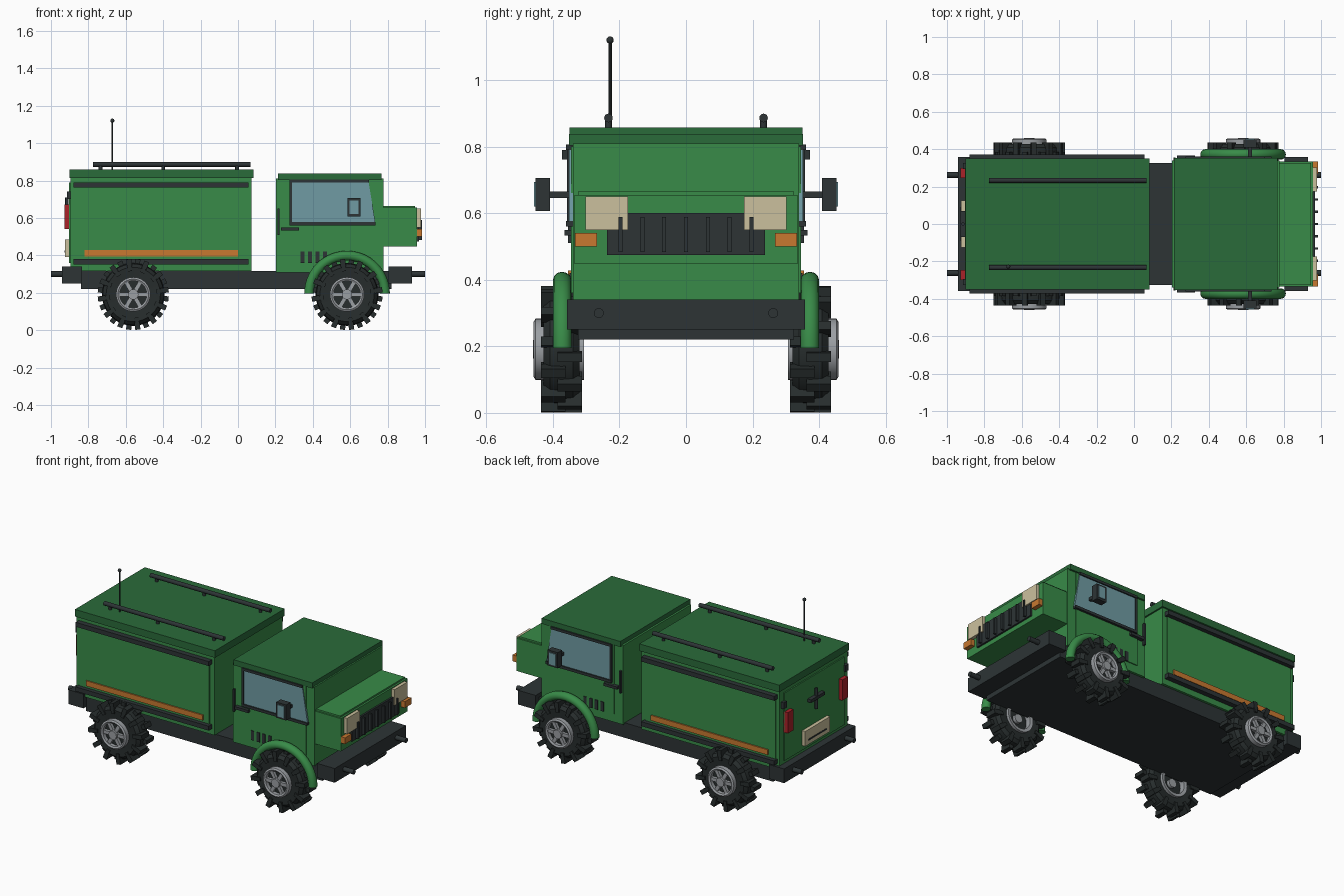
import bpy, bmesh, math
from mathutils import Matrix, Vector

cube = bpy.data.objects.get("Cube")
if cube:
    bpy.data.objects.remove(cube, do_unlink=True)


def material(name, r, g, b):
    m = bpy.data.materials.new(name)
    m.use_nodes = True
    m.diffuse_color = (r, g, b, 1)
    m.node_tree.nodes["Principled BSDF"].inputs["Base Color"].default_value = (r, g, b, 1)
    return m


green = material("body green", .04, .26, .065)
dark_green = material("roof green", .023, .145, .042)
black = material("trim black", .026, .034, .036)
rubber = material("tyre rubber", .02, .026, .026)
silver = material("rim silver", .33, .35, .37)
glass = material("window glass", .16, .33, .37)
cream = material("lamp cream", .6, .53, .34)
orange = material("marker orange", .58, .19, .03)
red = material("tail red", .4, .016, .022)


def finish(name, bm, mat):
    bmesh.ops.recalc_face_normals(bm, faces=bm.faces)
    me = bpy.data.meshes.new(name)
    bm.to_mesh(me)
    bm.free()
    me.materials.append(mat)
    me.shade_smooth()
    me.set_sharp_from_angle(angle=math.radians(35))
    ob = bpy.data.objects.new(name, me)
    bpy.context.collection.objects.link(ob)
    return ob


def add_block(bm, x, y, z, turn=Matrix()):
    size = Matrix.Diagonal((x[1] - x[0], y[1] - y[0], z[1] - z[0], 1))
    mid = Matrix.Translation((sum(x) / 2, sum(y) / 2, sum(z) / 2))
    bmesh.ops.create_cube(bm, size=1, matrix=turn @ mid @ size)


def block(name, x, y, z, mat):
    bm = bmesh.new()
    add_block(bm, x, y, z)
    return finish(name, bm, mat)


def pair(name, x, y, z, mat):
    # Same block on the left and right sides
    block("left_" + name, x, y, z, mat)
    block("right_" + name, x, (-y[1], -y[0]), z, mat)


def rod(name, a, b, r, mat, sides=16):
    a, b = Vector(a), Vector(b)
    bm = bmesh.new()
    turn = (b - a).to_track_quat('Z', 'Y').to_matrix().to_4x4()
    bmesh.ops.create_cone(bm, cap_ends=True, segments=sides, radius1=r, radius2=r,
                          depth=(b - a).length, matrix=Matrix.Translation((a + b) / 2) @ turn)
    return finish(name, bm, mat)


def lathe(name, profile, mat, axis=(0, 1, 0), angle=2 * math.pi, steps=40):
    # Closed (radius, y) profile turned about the wheel axle
    bm = bmesh.new()
    f = bm.faces.new([bm.verts.new((r, y, 0)) for r, y in profile])
    full = angle > 6
    geom = list(f.verts) + list(f.edges) + ([] if full else [f])
    if full:
        bm.faces.remove(f)
        geom = list(bm.verts) + list(bm.edges)
    bmesh.ops.spin(bm, geom=geom, cent=(0, 0, 0), axis=axis, angle=-angle, steps=steps)
    bmesh.ops.remove_doubles(bm, verts=bm.verts, dist=1e-4)
    return finish(name, bm, mat)


# Chassis, bumpers and tow pins
block("chassis", (-.84, .82), (-.325, .325), (.22, .315), black)
block("front_bumper", (.805, .93), (-.358, .358), (.25, .34), black)
block("rear_bumper", (-.94, -.835), (-.358, .358), (.25, .34), black)
for side, s in (("left", 1), ("right", -1)):
    rod(side + "_front_tow_pin", (.92, s * .262, .3), (1, s * .262, .3), .015, black)
    rod(side + "_rear_tow_pin", (-1, s * .262, .3), (-.93, s * .262, .3), .015, black)

# Cargo box with roof, side panels, rails and marker strips
block("cargo_box", (-.895, .073), (-.34, .34), (.315, .82), green)
block("cargo_roof", (-.9, .083), (-.35, .35), (.813, .858), dark_green)
pair("cargo_panel", (-.87, .04), (.335, .346), (.36, .78), green)
pair("upper_rail", (-.88, .055), (.34, .372), (.762, .79), black)
pair("lower_rail", (-.88, .055), (.34, .372), (.352, .38), black)
pair("marker_strip", (-.82, 0), (.34, .354), (.395, .428), orange)

# Roof rails and antenna
for side, s in (("left", 1), ("right", -1)):
    y = s * .233
    rod(side + "_roof_rail", (-.775, y, .886), (.067, y, .886), .013, black)
    for i, x in enumerate((-.735, -.4, -.005)):
        rod(f"{side}_rail_post_{i}", (x, y, .85), (x, y, .885), .01, black)
rod("antenna", (-.672, -.228, .85), (-.672, -.228, 1.12), .005, black, 10)
bm = bmesh.new()
bmesh.ops.create_uvsphere(bm, u_segments=12, v_segments=8, radius=.011,
                          matrix=Matrix.Translation((-.672, -.228, 1.12)))
finish("antenna_tip", bm, black)

# Rear door, latch, tail lamps and plate
block("rear_door", (-.903, -.89), (-.3, .3), (.36, .79), green)
rod("latch_bar", (-.915, 0, .58), (-.915, 0, .71), .009, black)
block("latch_handle", (-.928, -.9), (-.07, .07), (.645, .665), black)
pair("tail_lamp", (-.927, -.89), (.245, .3), (.54, .672), red)
pair("door_hinge", (-.915, -.89), (.295, .325), (.7, .74), black)
block("number_plate", (-.925, -.9), (-.125, .125), (.39, .485), cream)
block("plate_strip", (-.927, -.92), (-.09, .09), (.415, .425), black)

# Cab, roof and hood
block("cab", (.203, .777), (-.34, .34), (.308, .81), green)
block("cab_roof", (.215, .768), (-.352, .352), (.803, .838), dark_green)
block("hood", (.77, .957), (-.335, .335), (.447, .655), green)
block("hood_lid", (.77, .945), (-.325, .325), (.65, .665), green)
pair("door_panel", (.265, .72), (.335, .346), (.36, .8), green)

# Side windows with frames
for side, s in (("left", 1), ("right", -1)):
    bm = bmesh.new()
    outline = ((.285, .57), (.735, .57), (.697, .8), (.285, .8))
    f = bm.faces.new([bm.verts.new((x, s * .34, z)) for x, z in outline])
    ext = bmesh.ops.extrude_face_region(bm, geom=[f])
    moved = [v for v in ext["geom"] if isinstance(v, bmesh.types.BMVert)]
    bmesh.ops.translate(bm, verts=moved, vec=(0, s * .012, 0))
    finish(side + "_window", bm, glass)
pair("window_top_frame", (.275, .7), (.34, .36), (.79, .806), black)
pair("window_bottom_frame", (.275, .735), (.34, .36), (.56, .577), black)
pair("window_rear_frame", (.275, .288), (.34, .357), (.56, .806), black)

# Door handles, rear cab strips, vents and mirrors
pair("door_handle", (.23, .325), (.34, .365), (.533, .55), black)
pair("cab_strip", (.21, .222), (.34, .355), (.51, .65), black)
for i in range(4):
    x = .335 + i * .04
    pair(f"vent_{i}", (x, x + .021), (.34, .35), (.36, .42), black)
pair("mirror_arm", (.61, .63), (.34, .42), (.646, .665), black)
pair("mirror", (.585, .655), (.408, .452), (.607, .706), black)
pair("mirror_glass", (.597, .643), (.45, .457), (.62, .694), glass)

# Grille, lamps and indicators
block("grille", (.95, .968), (-.237, .237), (.475, .6), black)
for i in range(7):
    y = (i - 3) * .0655
    block(f"grille_slat_{i}", (.96, .985), (y - .006, y + .006), (.483, .588), black)
pair("headlamp", (.95, .978), (.175, .302), (.55, .65), cream)
pair("indicator", (.95, .985), (.268, .333), (.5, .54), orange)

# Front fenders: half rings over the wheels
fender_profile = [(.203 + .026 * math.cos(a * math.pi / 6), .372 + .028 * math.sin(a * math.pi / 6))
                  for a in range(12)]
for side, s in (("left", 1), ("right", -1)):
    ob = lathe(side + "_fender", [(r, s * y) for r, y in fender_profile], green,
               angle=math.pi, steps=28)
    ob.location = (.583, 0, .195)

# Wheel parts, modelled about the axle with +y outward
tyre = lathe("tyre", [(.085, -.05), (.145, -.054), (.163, -.035), (.168, 0),
                      (.163, .035), (.145, .054), (.085, .05)], rubber)
rim = lathe("rim", [(.072, -.065), (.092, -.068), (.092, .078), (.082, .084), (.072, .078)], silver)
dish = rod("wheel_dish", (0, -.03, 0), (0, .055, 0), .08, rubber, 24)
hub = rod("wheel_hub", (0, -.05, 0), (0, .086, 0), .028, silver, 12)
bm = bmesh.new()
for i in range(6):
    add_block(bm, (.015, .08), (.05, .074), (-.011, .011), Matrix.Rotation(i * math.pi / 3, 4, 'Y'))
spokes = finish("wheel_spokes", bm, silver)
bm = bmesh.new()
for i in range(24):
    turn = Matrix.Rotation((i + .5) * math.pi / 12, 4, 'Y')
    y = (-.061, .012) if i % 2 else (-.012, .061)
    add_block(bm, (.15, .19), y, (-.014, .014), turn)
    edge = (-.061, -.045) if i % 2 else (.045, .061)
    add_block(bm, (.125, .16), edge, (-.011, .011), turn)
lugs = finish("tyre_lugs", bm, rubber)

# Four wheels sharing those meshes
parts = (tyre, rim, dish, hub, spokes, lugs)
for end, x in (("front", .583), ("rear", -.56)):
    for side, s in (("left", 1), ("right", -1)):
        for part in parts:
            ob = part.copy()
            ob.name = f"{end}_{side}_{part.name}"
            ob.location = (x, s * .374, .191)
            ob.rotation_euler.z = 0 if s > 0 else math.pi
            bpy.context.collection.objects.link(ob)
for part in parts:
    bpy.data.objects.remove(part, do_unlink=True)
